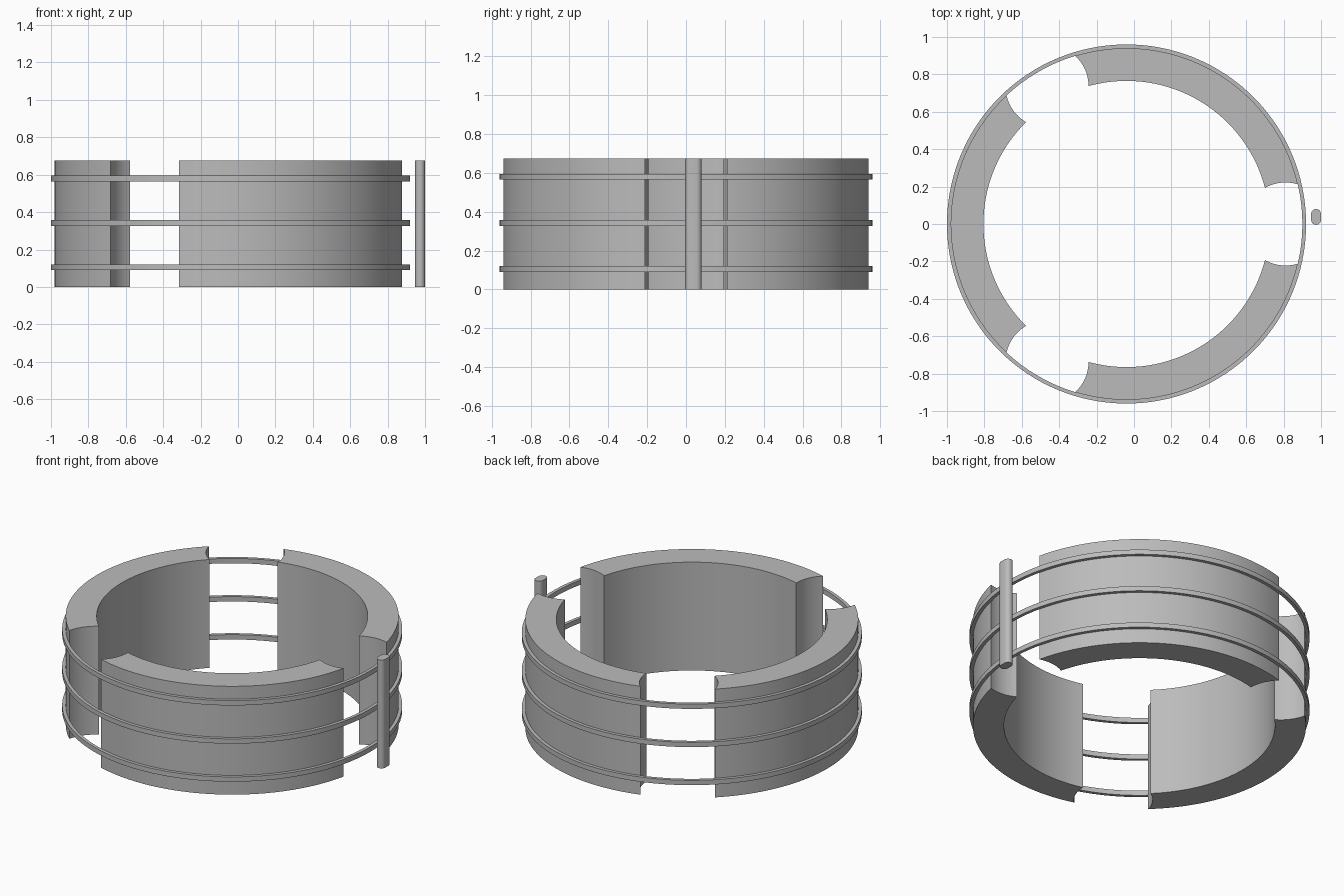
import bpy, bmesh
from math import cos, sin, acos, pi, radians, atan2
from mathutils import Vector

cube = bpy.data.objects.get("Cube")
if cube:
    bpy.data.objects.remove(cube, do_unlink=True)

CENTRE_X = -0.04
HEIGHT = 0.675
R_IN, R_OUT, R_BAND = 0.765, 0.94, 0.96
NOTCH_X, NOTCH_R = 0.85, 0.222      # round notch in the gap between segments

grey = bpy.data.materials.new("grey")
grey.use_nodes = True
colour = (0.5, 0.5, 0.5, 1)
grey.diffuse_color = colour
grey.node_tree.nodes["Principled BSDF"].inputs["Base Color"].default_value = colour


def finish(bm, name, location=(0, 0, 0)):
    bmesh.ops.recalc_face_normals(bm, faces=bm.faces)
    mesh = bpy.data.meshes.new(name)
    bm.to_mesh(mesh)
    bm.free()
    mesh.materials.append(grey)
    obj = bpy.data.objects.new(name, mesh)
    obj.location = location
    bpy.context.collection.objects.link(obj)
    bpy.ops.object.select_all(action='DESELECT')
    obj.select_set(True)
    bpy.context.view_layer.objects.active = obj
    bpy.ops.object.shade_smooth_by_angle(angle=radians(30))
    return obj


def arc(radius, start, end, steps, cx=0.0, cy=0.0):
    angles = [start + (end - start) * i / steps for i in range(steps + 1)]
    return [Vector((cx + radius * cos(a), cy + radius * sin(a), 0)) for a in angles]


def prism(name, outline, height, location=(0, 0, 0)):
    bm = bmesh.new()
    face = bm.faces.new([bm.verts.new(p) for p in outline])
    top = bmesh.ops.extrude_face_region(bm, geom=[face], use_keep_orig=True)
    bmesh.ops.translate(bm, vec=(0, 0, height),
                        verts=[v for v in top["geom"] if isinstance(v, bmesh.types.BMVert)])
    return finish(bm, name, location)


def notch_angle(r):
    # half-angle at which the notch circle meets a circle of radius r
    return acos((r * r + NOTCH_X ** 2 - NOTCH_R ** 2) / (2 * r * NOTCH_X))


# Three thick curved segments with concave ends
def segment_outline():
    third = 2 * pi / 3
    a_in, a_out = notch_angle(R_IN), notch_angle(R_OUT)

    def on_notch(r, a):
        return atan2(r * sin(a), r * cos(a) - NOTCH_X)

    notch = arc(NOTCH_R, on_notch(R_IN, a_in), on_notch(R_OUT, a_out), 14, NOTCH_X)
    far = []
    for p in reversed(notch):        # mirror the end about the segment's middle
        r, a = p.length, third - atan2(p.y, p.x)
        far.append(Vector((r * cos(a), r * sin(a), 0)))
    outer = arc(R_OUT, a_out, third - a_out, 56)
    inner = arc(R_IN, third - a_in, a_in, 56)
    return notch + outer[1:-1] + far + inner[1:-1]


for i, name in enumerate(("back_segment", "left_side_segment", "front_segment")):
    obj = prism(name, segment_outline(), HEIGHT, (CENTRE_X, 0, 0))
    obj.rotation_euler.z = i * 2 * pi / 3

# Thin bands around the segments
for name, z in (("lower_band", 0.09), ("middle_band", 0.327), ("upper_band", 0.565)):
    bm = bmesh.new()
    corners = ((R_OUT, 0), (R_BAND, 0), (R_BAND, 0.03), (R_OUT, 0.03))
    verts = [bm.verts.new((r, 0, h)) for r, h in corners]
    edges = [bm.edges.new((verts[k], verts[(k + 1) % 4])) for k in range(4)]
    bmesh.ops.spin(bm, geom=verts + edges, axis=(0, 0, 1), cent=(0, 0, 0),
                   angle=2 * pi, steps=180, use_merge=True)
    bmesh.ops.remove_doubles(bm, verts=bm.verts, dist=0.0001)
    finish(bm, name, (CENTRE_X, 0, z))

# Upright locking pin with rounded ends
PIN_R, PIN_HALF = 0.0265, 0.016
pin_outline = arc(PIN_R, 0, pi, 10, 0, PIN_HALF) + arc(PIN_R, pi, 2 * pi, 10, 0, -PIN_HALF)
prism("locking_pin", pin_outline, HEIGHT, (0.9735, 0.038, 0))
